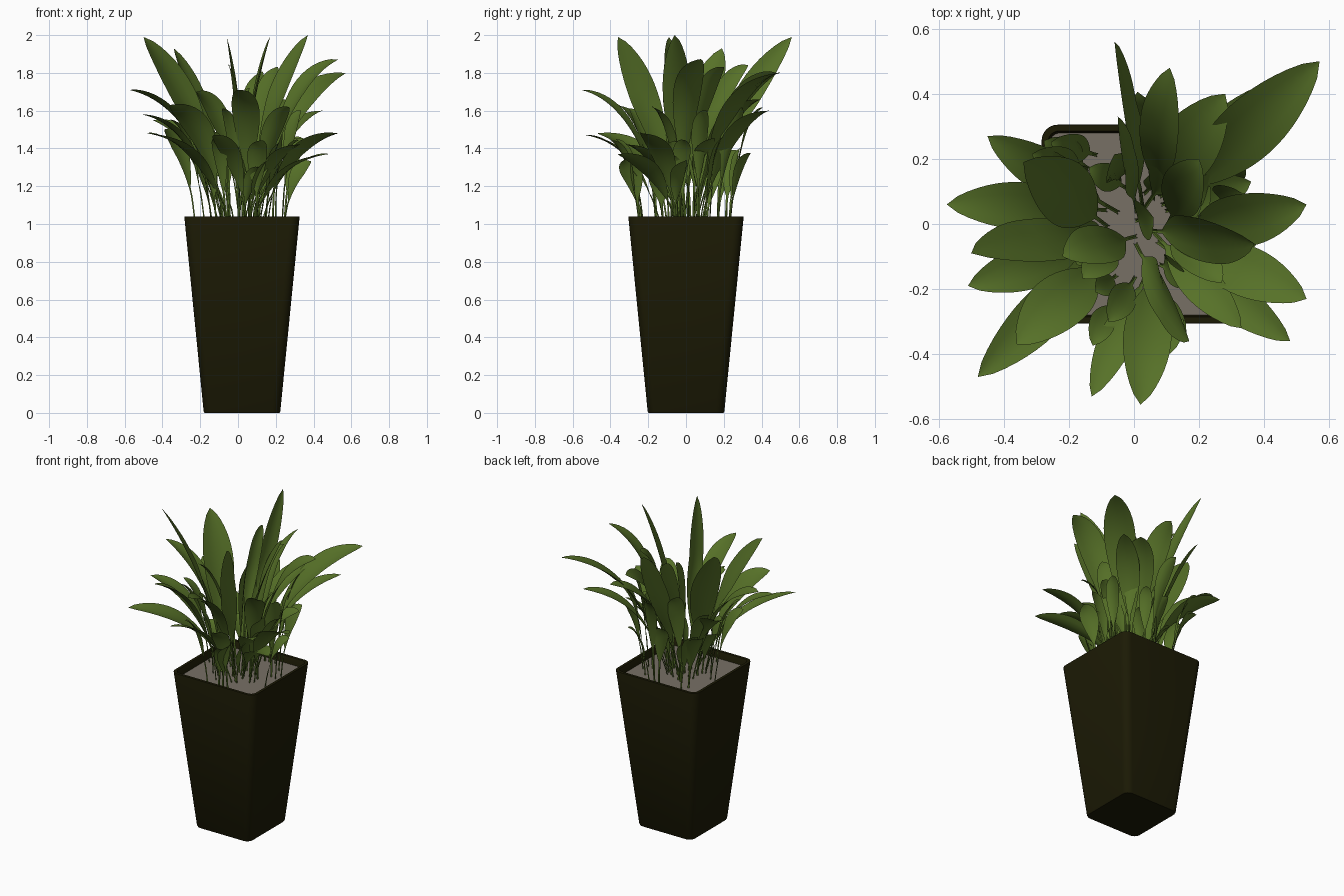
import bpy, bmesh, math, random
from mathutils import Vector

if "Cube" in bpy.data.objects:
    bpy.data.objects.remove(bpy.data.objects["Cube"])

random.seed(7)
CX = 0.021  # pot centre in x


def material(name, rgb):
    m = bpy.data.materials.new(name)
    m.diffuse_color = (*rgb, 1)
    m.use_nodes = True
    m.node_tree.nodes["Principled BSDF"].inputs["Base Color"].default_value = m.diffuse_color
    return m


def finish(bm, name, mat, angle=35):
    me = bpy.data.meshes.new(name)
    bm.to_mesh(me)
    bm.free()
    me.materials.append(mat)
    ob = bpy.data.objects.new(name, me)
    bpy.context.collection.objects.link(ob)
    bpy.ops.object.select_all(action='DESELECT')
    ob.select_set(True)
    bpy.context.view_layer.objects.active = ob
    bpy.ops.object.shade_smooth_by_angle(angle=math.radians(angle))
    return ob


def rounded_loop(bm, half, r, z, seg=6):
    """Ring of verts: square with rounded corners."""
    out = []
    for q in range(4):
        a0 = q * math.pi / 2
        sx = 1 if q in (0, 3) else -1
        sy = 1 if q < 2 else -1
        for i in range(seg + 1):
            a = a0 + i / seg * math.pi / 2
            out.append(bm.verts.new((CX + sx * (half - r) + r * math.cos(a),
                                     sy * (half - r) + r * math.sin(a), z)))
    return out


pot_mat = material("dark olive pot", (0.0115, 0.0105, 0.0015))
soil_mat = material("grey soil", (0.185, 0.16, 0.13))
leaf_mat = material("leaf green", (0.094, 0.165, 0.021))

# Tapered hollow pot
bm = bmesh.new()
profile = [(0.198, 0.04, 0), (0.203, 0.045, 0.008), (0.305, 0.05, 1.036), (0.304, 0.048, 1.04),
           (0.286, 0.035, 1.04), (0.284, 0.034, 1.036), (0.276, 0.03, 0.96)]
rings = [rounded_loop(bm, *p) for p in profile]
for a, b in zip(rings, rings[1:]):
    n = len(a)
    for i in range(n):
        j = (i + 1) % n
        bm.faces.new((a[i], a[j], b[j], b[i]))
bm.faces.new(rings[0][::-1])
bm.faces.new(rings[-1])
finish(bm, "pot", pot_mat)

# Soil
bm = bmesh.new()
bm.faces.new(rounded_loop(bm, 0.281, 0.03, 0.995))
finish(bm, "soil", soil_mat)


def add_leaf(bm, tip, width, roll, base=None, steps=22):
    """Arching stem that widens into a folded blade."""
    tip = Vector(tip)
    if base is None:
        base = Vector((CX + tip.x * 0.17 + random.uniform(-.05, .05),
                       tip.y * 0.17 + random.uniform(-.05, .05), 0.985))
    d = tip - base
    h = Vector((d.x, d.y, 0)).normalized()
    lift = 0.6 if tip.z > 1.9 else 0.9
    mid = base + Vector((d.x * 0.28, d.y * 0.28, d.z * lift))
    start = 0.22
    rows = []
    for i in range(steps + 1):
        t = i / steps
        p = base * (1 - t) ** 2 + mid * 2 * t * (1 - t) + tip * t * t
        tan = ((mid - base) * (1 - t) + (tip - mid) * t).normalized()
        n0 = (Vector((0, 0, 1)) * tan.dot(h) - h * tan.z).normalized()
        s0 = tan.cross(n0)
        a = math.radians(roll) * min(1, t * 1.6)
        n = n0 * math.cos(a) + s0 * math.sin(a)
        s = tan.cross(n)
        u = max(0, (t - start) / (1 - start))
        w = 0.5 * width * max(0, math.sin(math.pi * u ** 1.2)) ** 0.7
        w = max(w, 0.006 * (1 - u))
        fold = 0.2 if u > 0 else 0.9
        row = []
        for k in (-1, -0.5, 0, 0.5, 1):
            row.append(bm.verts.new(p + s * (w * k) + n * (w * fold * abs(k) ** 1.5)))
        rows.append(row)
    for a, b in zip(rows, rows[1:]):
        for k in range(4):
            bm.faces.new((a[k + 1], a[k], b[k], b[k + 1]))


# Main leaves: tip x, y, z, width, roll in degrees
main_leaves = [
    (.57, .50, 1.80, .19, 8), (-.06, .56, 1.99, .14, 72), (-.50, -.09, 1.99, .18, 40),
    (.17, -.36, 1.99, .15, 62), (.37, -.06, 2.0, .17, 38), (-.34, .19, 1.93, .20, 10),
    (-.575, .06, 1.71, .15, 12), (-.51, -.19, 1.58, .14, 0), (-.48, -.47, 1.48, .15, -10),
    (-.45, .27, 1.55, .14, -15), (-.13, -.53, 1.47, .11, 10), (.02, -.555, 1.71, .15, -8),
    (-.36, -.37, 1.63, .18, 15), (.33, -.32, 1.42, .12, 0), (.48, -.36, 1.37, .13, 10),
    (.53, -.23, 1.48, .16, -10), (.53, .06, 1.87, .17, 15), (.28, .40, 1.66, .19, 0),
    (.11, .48, 1.80, .15, -35), (.45, .44, 1.60, .14, 0), (-.05, .33, 1.84, .10, 65),
    (.27, -.18, 1.62, .12, -20), (.06, .02, 1.72, .13, 10), (.36, .13, 1.45, .13, 20),
    (-.22, -.10, 1.70, .15, 30), (.20, .20, 1.83, .15, -20),
]
bm = bmesh.new()
for x, y, z, w, roll in main_leaves:
    add_leaf(bm, (x, y, z), w, roll)

# Shorter filler leaves around the crown
for i in range(30):
    a = i * 2.39996 + random.uniform(-.2, .2)
    r = random.uniform(.20, .42)
    z = random.uniform(1.28, 1.62)
    base = Vector((.62 * r * math.cos(a) + random.uniform(-.06, .06),
                   .62 * r * math.sin(a) + random.uniform(-.06, .06), .985))
    base.x = CX + max(-.25, min(.25, base.x))
    base.y = max(-.25, min(.25, base.y))
    add_leaf(bm, (CX + r * math.cos(a), r * math.sin(a), z), random.uniform(.08, .125),
             random.uniform(-45, 45), base, 16)
finish(bm, "leaves", leaf_mat, 60)
